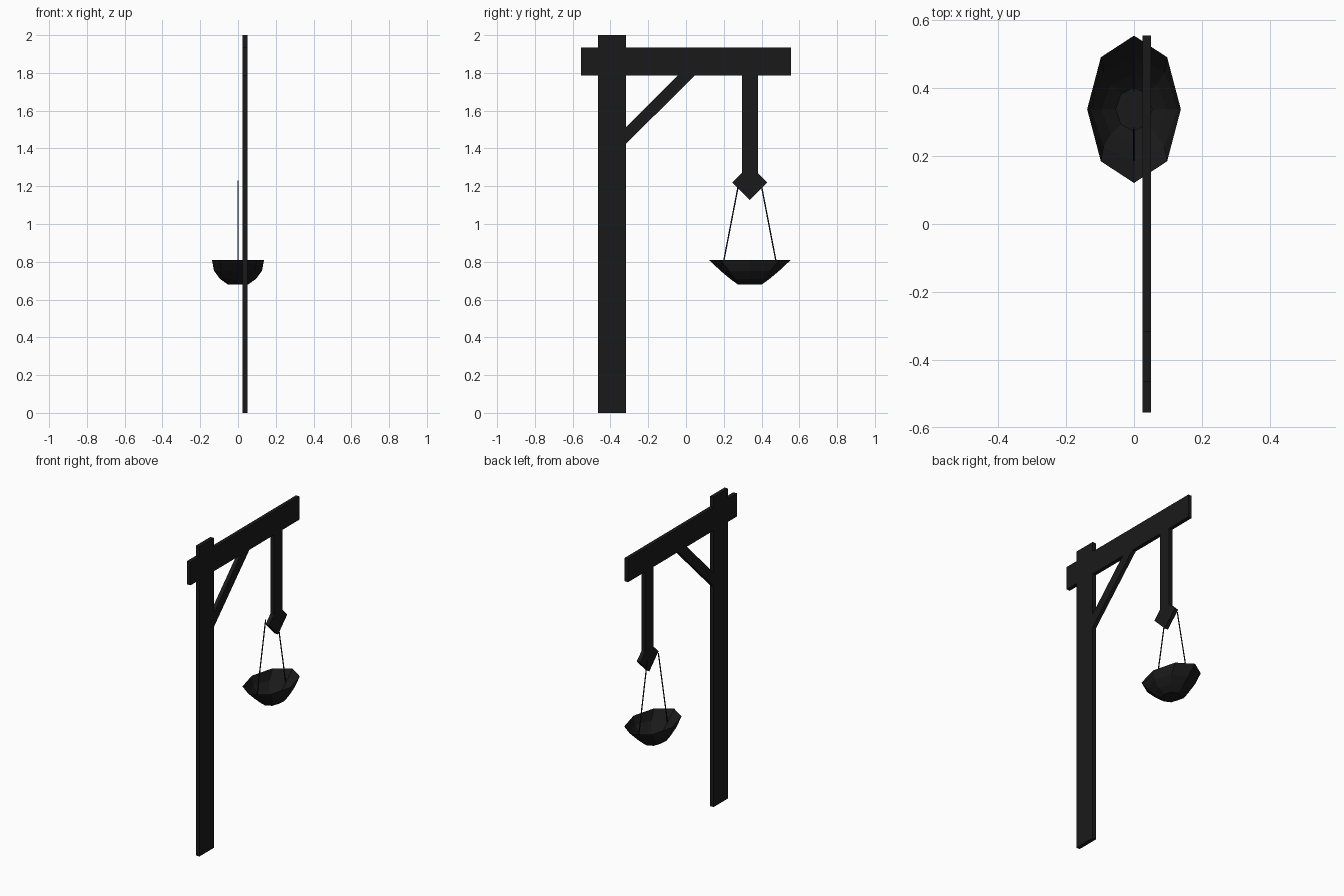
import bpy, bmesh, math
from mathutils import Vector

if "Cube" in bpy.data.objects:
    bpy.data.objects.remove(bpy.data.objects["Cube"])

black = bpy.data.materials.new("black_paint")
black.diffuse_color = (0.01, 0.01, 0.01, 1)
black.use_nodes = True
black.node_tree.nodes["Principled BSDF"].inputs["Base Color"].default_value = black.diffuse_color
X0, X1 = 0.025, 0.05          # thickness of the flat frame
CY = 0.338                    # centre line of the hanging parts


def finish(name, bm):
    bmesh.ops.recalc_face_normals(bm, faces=bm.faces)
    me = bpy.data.meshes.new(name)
    bm.to_mesh(me)
    bm.free()
    me.materials.append(black)
    ob = bpy.data.objects.new(name, me)
    bpy.context.collection.objects.link(ob)
    return ob


def plate(name, outline):
    """Extrude a (y, z) outline through the frame thickness."""
    bm = bmesh.new()
    face = bm.faces.new([bm.verts.new((X0, y, z)) for y, z in outline])
    ext = bmesh.ops.extrude_face_region(bm, geom=[face])
    moved = [v for v in ext["geom"] if isinstance(v, bmesh.types.BMVert)]
    bmesh.ops.translate(bm, verts=moved, vec=(X1 - X0, 0, 0))
    return finish(name, bm)


def rect(y0, y1, z0, z1):
    return [(y0, z0), (y1, z0), (y1, z1), (y0, z1)]


# Timber frame
plate("post", rect(-0.465, -0.317, 0, 2))
plate("cross_beam", rect(-0.555, 0.555, 1.785, 1.935))
plate("brace", [(-0.317, 1.425), (0.045, 1.785), (-0.045, 1.785), (-0.317, 1.513)])

# Hanger strap with diamond end
plate("hanger", rect(CY - 0.042, CY + 0.042, 1.22, 1.785))
d = 0.093
plate("hanger_diamond", [(CY, 1.22 - d), (CY + d, 1.22), (CY, 1.22 + d), (CY - d, 1.22)])

# Open eight-sided bowl: (x radius, y radius, z) per ring
rings = [(0.138, 0.217, 0.81), (0.127, 0.155, 0.752),
         (0.096, 0.105, 0.71), (0.054, 0.064, 0.68)]
bm = bmesh.new()
loops = [[bm.verts.new((rx * math.cos(i * math.pi / 4), CY + ry * math.sin(i * math.pi / 4), z))
          for i in range(8)] for rx, ry, z in rings]
for a, b in zip(loops, loops[1:]):
    for i in range(8):
        j = (i + 1) % 8
        bm.faces.new((a[i], b[i], b[j], a[j]))
bm.faces.new(loops[-1])
bowl = finish("bowl", bm)

# Two thin cords from the diamond to the bowl
for side, name in ((-1, "cord_front"), (1, "cord_back")):
    top = Vector((0, CY + side * 0.056, 1.23))
    low = Vector((0, CY + side * 0.149, 0.748))
    axis = low - top
    bm = bmesh.new()
    bmesh.ops.create_cone(bm, cap_ends=True, segments=6, radius1=0.0035,
                          radius2=0.0035, depth=axis.length)
    ob = finish(name, bm)
    ob.rotation_euler = axis.to_track_quat("Z", "Y").to_euler()
    ob.location = (top + low) / 2
